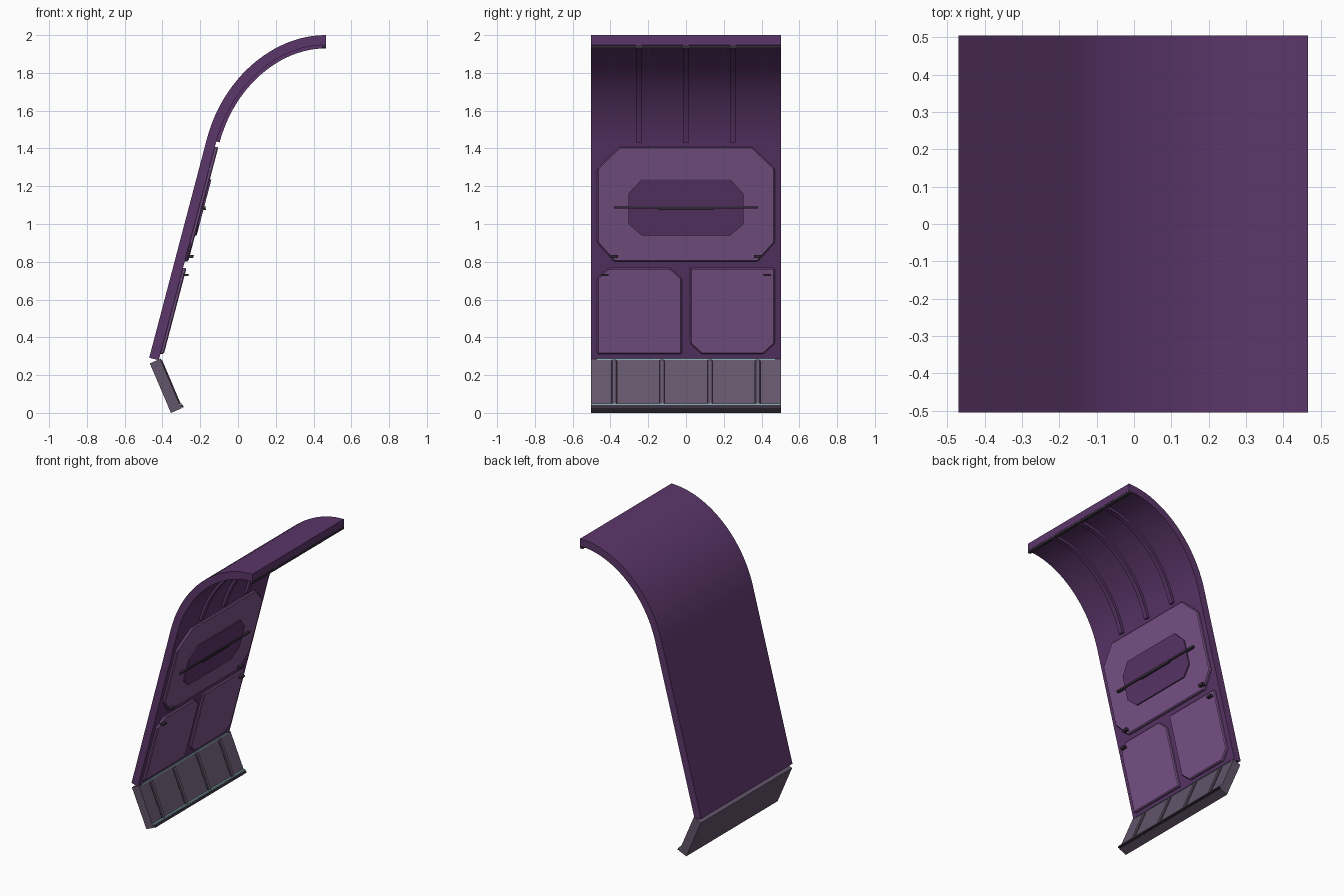
import bpy, bmesh, math
from mathutils import Vector

cube = bpy.data.objects.get("Cube")
if cube:
    bpy.data.objects.remove(cube, do_unlink=True)


def material(name, r, g, b):
    m = bpy.data.materials.new(name)
    m.use_nodes = True
    m.diffuse_color = (r, g, b, 1)
    m.node_tree.nodes["Principled BSDF"].inputs["Base Color"].default_value = (r, g, b, 1)
    return m


PURPLE = material("deep purple", 0.107, 0.037, 0.145)
LILAC = material("light purple", 0.2, 0.09, 0.255)
GREY = material("purple grey", 0.125, 0.092, 0.145)
DARK = material("dark grey", 0.04, 0.028, 0.046)
TEAL = material("pale teal", 0.22, 0.37, 0.4)
HALF = 0.504


def prism(name, ring_a, ring_b, mat, bevel=0, smooth=False):
    """Solid between two matching outlines."""
    bm = bmesh.new()
    a = [bm.verts.new(p) for p in ring_a]
    b = [bm.verts.new(p) for p in ring_b]
    n = len(a)
    bm.faces.new(a)
    bm.faces.new(b[::-1])
    for i in range(n):
        j = (i + 1) % n
        bm.faces.new((a[i], b[i], b[j], a[j]))
    bmesh.ops.recalc_face_normals(bm, faces=bm.faces)
    me = bpy.data.meshes.new(name)
    bm.to_mesh(me)
    bm.free()
    me.materials.append(mat)
    ob = bpy.data.objects.new(name, me)
    bpy.context.collection.objects.link(ob)
    if bevel:
        mod = ob.modifiers.new("Bevel", "BEVEL")
        mod.width, mod.segments = bevel, 1
    if smooth:
        bpy.ops.object.select_all(action='DESELECT')
        ob.select_set(True)
        bpy.context.view_layer.objects.active = ob
        bpy.ops.object.shade_smooth_by_angle(angle=math.radians(30))
    return ob


class Slope:
    """Tilted plane: start and end of its outer face in x, z; offsets go inward."""
    def __init__(self, start, end):
        self.o = Vector(start)
        self.d = (Vector(end) - self.o).normalized()
        self.n = Vector((abs(self.d.y), -self.d.x * math.copysign(1, self.d.y)))

    def at(self, y, z, off):
        s = (z - self.o.y - self.n.y * off) / self.d.y
        p = self.o + self.d * s + self.n * off
        return (p.x, y, p.y)

    def plate(self, name, outline, low, high, mat, bevel=0):
        back = [self.at(y, z, low) for y, z in outline]
        front = [self.at(y, z, high) for y, z in outline]
        return prism(name, back, front, mat, bevel)


def octagon(y0, y1, z0, z1, bottom, top):
    """Rectangle whose bottom and top corners are cut by (y, z) amounts."""
    (by, bz), (ty, tz) = bottom, top
    pts = [(y0 + by, z0), (y1 - by, z0), (y1, z0 + bz), (y1, z1 - tz),
           (y1 - ty, z1), (y0 + ty, z1), (y0, z1 - tz), (y0, z0 + bz)]
    return list(dict.fromkeys(pts))


def rect(yc, zc, w, h):
    return octagon(yc - w / 2, yc + w / 2, zc - h / 2, zc + h / 2, (0, 0), (0, 0))


def profile(name, pts, y0, y1, mat, smooth=False):
    """Outline in x, z extruded along y."""
    return prism(name, [(x, y0, z) for x, z in pts], [(x, y1, z) for x, z in pts], mat, 0, smooth)


# Sloping wall slab
THICK = 0.052
foot, eave, tip = Vector((-0.47, 0.292)), Vector((-0.165, 1.45)), Vector((0.465, 2.0))
wall = Slope(foot, eave)
inset = wall.n * THICK
profile("wall", [foot, eave, eave + inset, foot + inset], -HALF, HALF, PURPLE)

# Curved roof following a tangent curve from the wall top to the level edge
corner = eave + wall.d * ((tip.y - eave.y) / wall.d.y)
c1, c2 = eave.lerp(corner, 0.58), tip.lerp(corner, 0.58)


def curve(t, off):
    u = 1 - t
    p = eave * u**3 + c1 * 3 * u * u * t + c2 * 3 * u * t * t + tip * t**3
    v = ((c1 - eave) * u * u + (c2 - c1) * 2 * u * t + (tip - c2) * t * t).normalized()
    return p + Vector((v.y, -v.x)) * off


def arc_band(name, low, high, y0, y1, mat, steps=24):
    ts = [i / steps for i in range(steps + 1)]
    pts = [curve(t, low) for t in ts] + [curve(t, high) for t in reversed(ts)]
    profile(name, pts, y0, y1, mat, True)


arc_band("roof", 0, THICK, -HALF, HALF, PURPLE)
for i, y in enumerate((-0.25, 0, 0.25)):
    arc_band(f"roof_rib_{i + 1}", THICK - 0.005, 0.07, y - 0.016, y + 0.016, PURPLE)

# Dark trim under the roof edge
profile("roof_edge_trim", [(0.445, 1.932), (0.466, 1.932), (0.466, 1.946), (0.445, 1.95)],
        -HALF, HALF, DARK)

# Large upper panel with raised centre plate
FACE = THICK + 0.018
wall.plate("upper_panel", octagon(-0.47, 0.47, 0.802, 1.408, (0.09, 0.1), (0.12, 0.115)),
           THICK - 0.004, FACE, LILAC, 0.006)
wall.plate("centre_plate", octagon(-0.305, 0.305, 0.94, 1.235, (0.07, 0.06), (0.07, 0.075)),
           FACE - 0.004, FACE + 0.008, PURPLE)

# Handrail across the centre plate
wall.plate("handrail", rect(0, 1.087, 0.76, 0.012), FACE, FACE + 0.016, DARK)
wall.plate("handrail_grip", rect(0, 1.079, 0.29, 0.008), FACE, FACE + 0.02, DARK)

# Two lower doors, cut at the top on one and at the bottom on the other
cut, sharp = (0.06, 0.055), (0, 0)
wall.plate("right_lower_panel", octagon(-0.47, -0.022, 0.312, 0.766, sharp, cut),
           THICK - 0.004, FACE, LILAC, 0.006)
wall.plate("left_lower_panel", octagon(0.022, 0.47, 0.312, 0.766, cut, sharp),
           THICK - 0.004, FACE, LILAC, 0.006)

# Small latches on each side
for side, s in (("right", -1), ("left", 1)):
    wall.plate(f"{side}_upper_latch", rect(s * 0.38, 0.828, 0.04, 0.016), FACE - 0.01, FACE + 0.02, DARK)
    wall.plate(f"{side}_lower_latch", rect(s * 0.43, 0.73, 0.04, 0.013), FACE - 0.01, FACE + 0.02, DARK)

# Lower skirt tilting inward
DEPTH = 0.06
top, base = Vector((-0.467, 0.262)), Vector((-0.355, 0.0))
skirt = Slope(top, base)
step = skirt.n * DEPTH
profile("skirt", [top, base, base + step, top + step], -HALF, HALF, GREY)
for i, y in enumerate((-0.38, -0.127, 0.127, 0.38)):
    skirt.plate(f"skirt_rib_{i + 1}", octagon(y - 0.014, y + 0.014, 0.046, 0.283, sharp, (0.007, 0.007)),
                DEPTH - 0.004, DEPTH + 0.007, GREY, 0.004)
    for s in (-1, 1):
        skirt.plate(f"skirt_rib_{i + 1}_edge", rect(y + s * 0.0155, 0.16, 0.003, 0.23),
                    DEPTH - 0.002, DEPTH + 0.002, DARK)

# Bottom lip and pale light strips
skirt.plate("skirt_lip", rect(0, 0.035, 2 * HALF, 0.014), DEPTH - 0.005, DEPTH + 0.014, DARK)
skirt.plate("lower_light_strip", rect(0, 0.045, 2 * HALF, 0.007), DEPTH - 0.004, DEPTH + 0.012, TEAL)
skirt.plate("upper_light_strip", rect(0, 0.284, 0.94, 0.006), DEPTH - 0.004, DEPTH + 0.003, TEAL)
